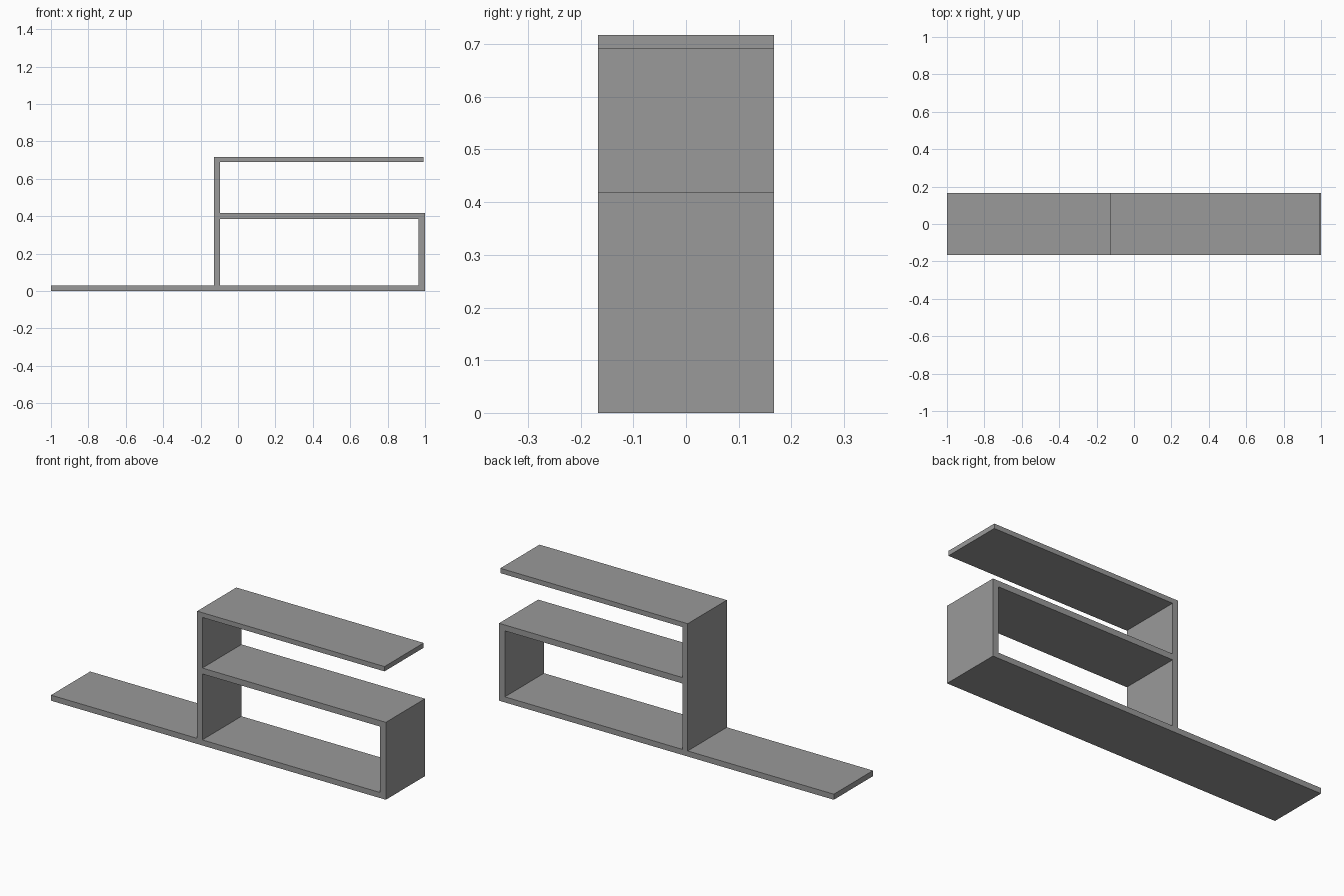
import bpy

cube = bpy.data.objects.get("Cube")
if cube:
    bpy.data.objects.remove(cube, do_unlink=True)

# Single grey finish
GREY = (0.32, 0.32, 0.32, 1.0)
grey = bpy.data.materials.new("matte_grey")
grey.use_nodes = True
grey.diffuse_color = GREY
for node in grey.node_tree.nodes:
    if node.type == 'BSDF_PRINCIPLED':
        node.inputs["Base Color"].default_value = GREY

DEPTH = 0.334


def board(name, x0, x1, z0, z1):
    """Full-depth board spanning the given x and z ranges."""
    bpy.ops.mesh.primitive_cube_add(size=1, location=((x0 + x1) / 2, 0, (z0 + z1) / 2))
    obj = bpy.context.object
    obj.name = obj.data.name = name
    obj.scale = (x1 - x0, DEPTH, z1 - z0)
    bpy.ops.object.transform_apply(location=False, rotation=False, scale=True)
    obj.data.materials.append(grey)


# Heights and wall positions shared by the boards
base_top, mid_low, mid_top, upper_low, upper_top = 0.03, 0.386, 0.418, 0.691, 0.717
wall_left, wall_right, end_left = -0.127, -0.096, 0.965

# Horizontal boards
board("base_board", -1, 1, 0, base_top)
board("middle_shelf", wall_right, end_left, mid_low, mid_top)
board("top_shelf", wall_right, 0.992, upper_low, upper_top)

# Upright boards
board("tall_upright", wall_left, wall_right, base_top, upper_top)
board("short_upright", end_left, 1, base_top, mid_top)
